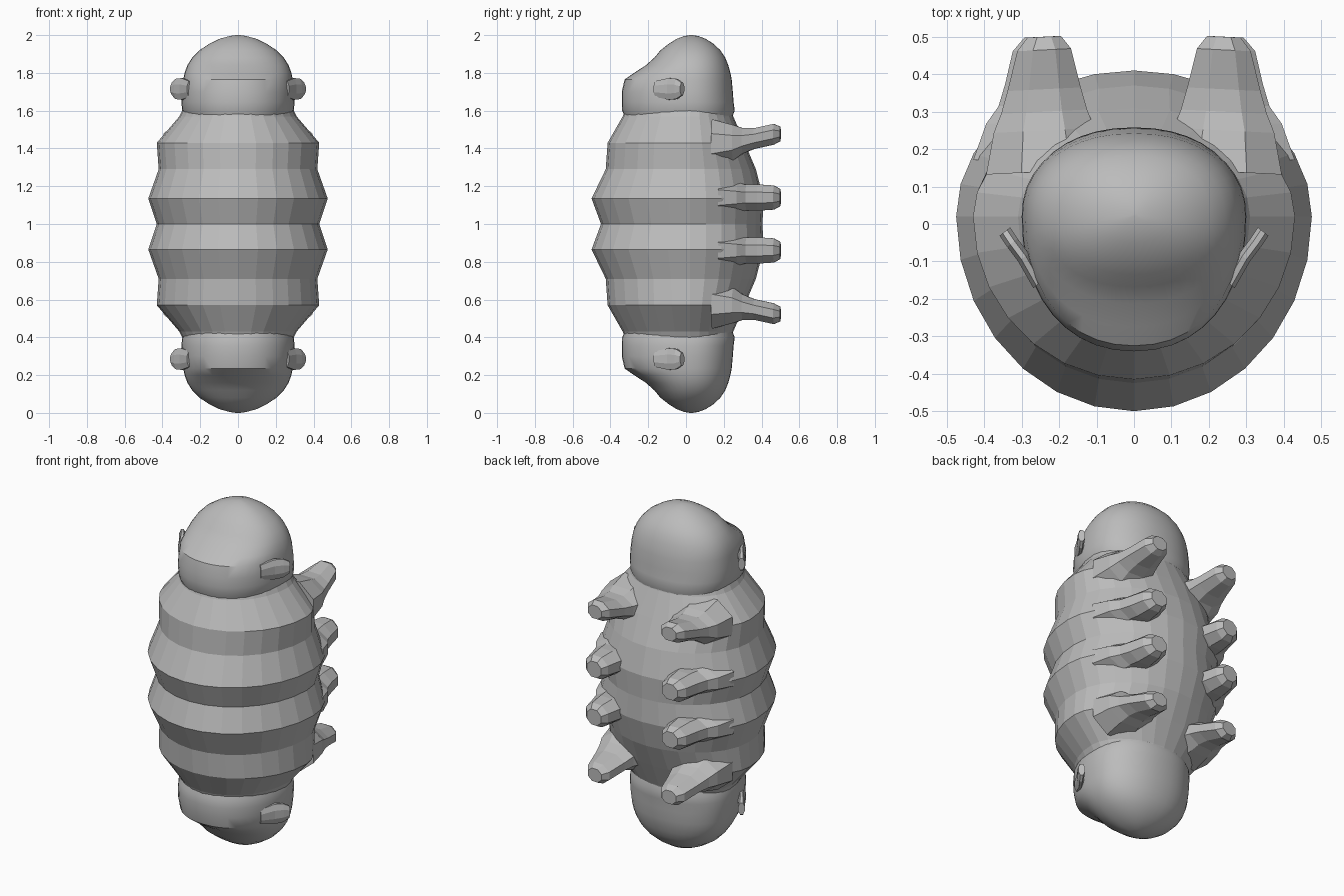
import bpy, bmesh, math
from mathutils import Vector

if "Cube" in bpy.data.objects:
    bpy.data.objects.remove(bpy.data.objects["Cube"])

grey = bpy.data.materials.new("grey skin")
grey.diffuse_color = (0.5, 0.5, 0.5, 1)
grey.use_nodes = True
grey.node_tree.nodes["Principled BSDF"].inputs["Base Color"].default_value = grey.diffuse_color


def loft(name, rings, smooth=None):
    """Skin a list of closed rings and cap both ends."""
    bm = bmesh.new()
    loops = [[bm.verts.new(p) for p in ring] for ring in rings]
    n = len(loops[0])
    for a, b in zip(loops, loops[1:]):
        for i in range(n):
            j = (i + 1) % n
            bm.faces.new((a[i], a[j], b[j], b[i]))
    bm.faces.new(loops[0][::-1])
    bm.faces.new(loops[-1])
    bmesh.ops.recalc_face_normals(bm, faces=bm.faces)
    mesh = bpy.data.meshes.new(name)
    bm.to_mesh(mesh)
    bm.free()
    mesh.materials.append(grey)
    obj = bpy.data.objects.new(name, mesh)
    bpy.context.collection.objects.link(obj)
    if smooth:
        bpy.ops.object.select_all(action='DESELECT')
        obj.select_set(True)
        bpy.context.view_layer.objects.active = obj
        bpy.ops.object.shade_smooth_by_angle(angle=math.radians(smooth))
    return obj


def body_ring(z, hx, front, back, n, power=1.0):
    """Egg-shaped section: separate front and back depths."""
    cy = 0.02 if abs(z - 1) < 0.5 else max(front, min(back, 0.03)) - 0.01
    pts = []
    for i in range(n):
        a = 2 * math.pi * i / n
        s, c = math.sin(a), math.cos(a)
        depth = (back - cy) if s > 0 else (cy - front)
        pts.append((hx * math.copysign(abs(c) ** power, c),
                    cy + depth * math.copysign(abs(s) ** power, s), z))
    return pts


# Segmented body: height above the middle, half width, front, back
trunk = [(0.00, 0.43, -0.45, 0.405), (0.135, 0.475, -0.50, 0.41),
         (0.29, 0.42, -0.425, 0.37), (0.43, 0.43, -0.415, 0.31),
         (0.57, 0.31, -0.335, 0.25), (0.61, 0.29, -0.32, 0.24)]
rows = [(-h, w, f, b) for h, w, f, b in trunk[:0:-1]] + trunk
loft("segmented_body", [body_ring(1 + h, w, f, b, 28) for h, w, f, b in rows])

# Head at each end, with a snout towards the front
head = [(0.54, 0.27, -0.31, 0.235), (0.60, 0.295, -0.338, 0.258),
        (0.645, 0.30, -0.34, 0.252), (0.70, 0.298, -0.34, 0.248),
        (0.765, 0.29, -0.325, 0.242), (0.80, 0.283, -0.275, 0.235),
        (0.84, 0.268, -0.213, 0.224), (0.88, 0.243, -0.168, 0.208),
        (0.92, 0.204, -0.135, 0.182), (0.955, 0.15, -0.09, 0.144),
        (0.98, 0.098, -0.05, 0.105), (0.995, 0.045, -0.01, 0.065),
        (1.0, 0.01, 0.02, 0.035)]
for label, end in (("upper", 1), ("lower", -1)):
    loft(label + "_head", [body_ring(1 + end * h, w, f, b, 40, 0.92)
                           for h, w, f, b in head], 35)


def leg_ring(x, y, z, rx, rz, slant):
    """Eight-sided section facing backwards."""
    pts = []
    for i in range(8):
        a = math.pi * (i + 0.5) / 4
        px, pz = rx * math.cos(a) * 1.08, rz * math.sin(a) * 1.08
        pts.append((x + px, y - slant * px, z + pz))
    return pts


# Stubby legs, flaring where they join the back: x, y, height, radii
outer_leg = [(0.235, 0.14, 0.425, 0.16, 0.13), (0.24, 0.25, 0.43, 0.135, 0.095),
             (0.24, 0.30, 0.44, 0.115, 0.068), (0.24, 0.36, 0.452, 0.098, 0.055),
             (0.24, 0.465, 0.475, 0.072, 0.055), (0.24, 0.50, 0.477, 0.045, 0.038)]
inner_leg = [(0.24, 0.18, 0.14, 0.19, 0.10), (0.25, 0.275, 0.14, 0.145, 0.080),
             (0.25, 0.32, 0.14, 0.112, 0.068), (0.25, 0.38, 0.14, 0.094, 0.070),
             (0.25, 0.465, 0.14, 0.074, 0.064), (0.245, 0.50, 0.14, 0.048, 0.045)]
for side, sx in (("right", 1), ("left", -1)):
    for level, sz in (("upper", 1), ("lower", -1)):
        for kind, rows in (("outer", outer_leg), ("inner", inner_leg)):
            loft(f"{side}_{level}_{kind}_leg",
                 [leg_ring(sx * x, y, 1 + sz * h, rx, rz, 0.05 * sx)
                  for x, y, h, rx, rz in rows])

# Thin ear flaps sweeping back from both heads
flap = [(-0.16, 0.255, 0.045), (-0.09, 0.295, 0.062),
        (-0.05, 0.325, 0.058), (-0.02, 0.345, 0.036)]
for side, sx in (("right", 1), ("left", -1)):
    for level, sz in (("upper", 1), ("lower", -1)):
        rings = []
        for y, x, r in flap:
            ring = []
            for i in range(8):
                a = math.pi * (i + 0.5) / 4
                t = 0.015 * math.cos(a)
                ring.append((sx * (x + t), y - t * 0.8,
                             1 + sz * (0.715 + r * math.sin(a))))
            rings.append(ring)
        loft(f"{side}_{level}_ear", rings)
